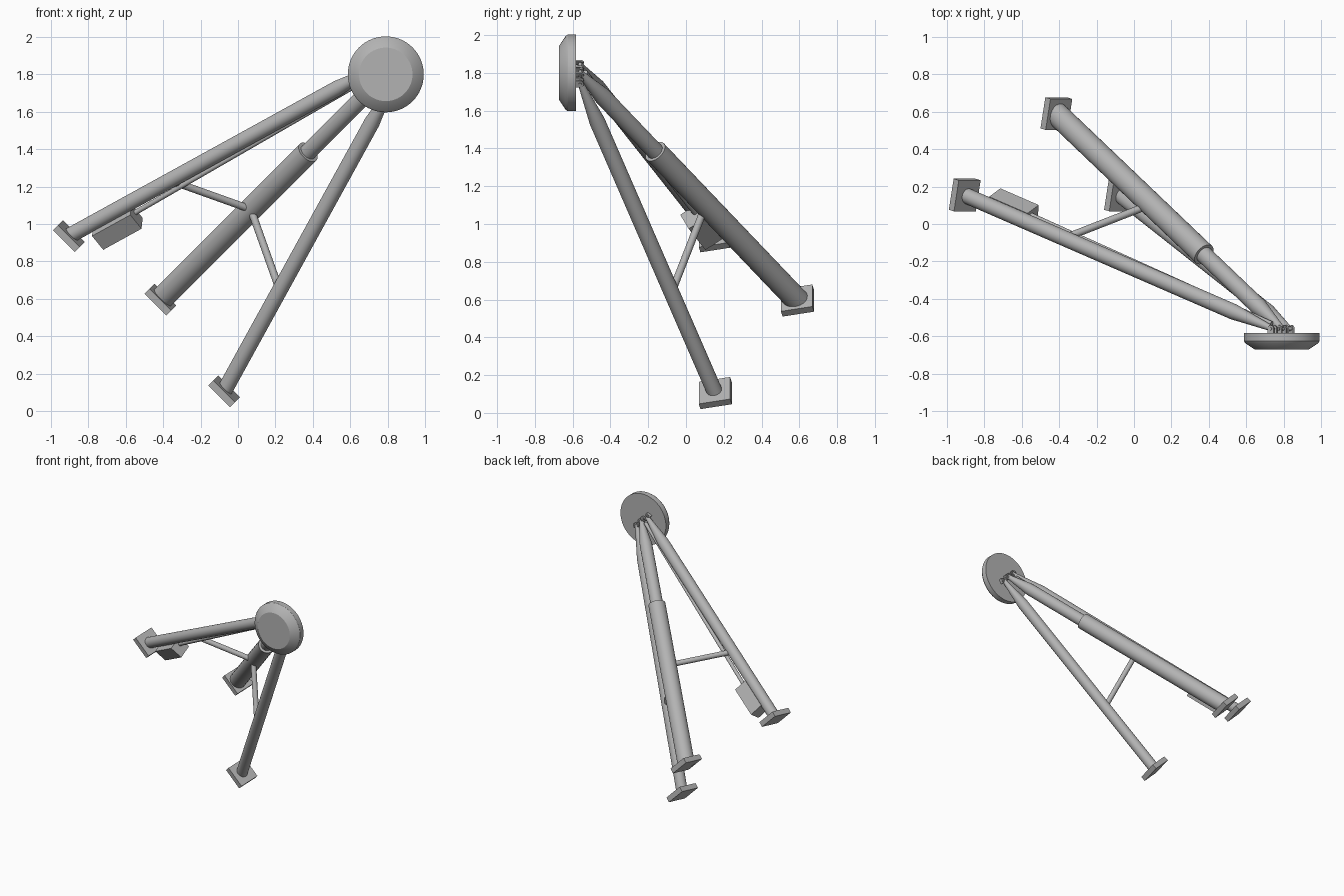
import bpy, bmesh, math
from mathutils import Vector, Matrix

cube = bpy.data.objects.get("Cube")
if cube:
    bpy.data.objects.remove(cube, do_unlink=True)

grey = bpy.data.materials.new("metal grey")
grey.use_nodes = True
color = (0.45, 0.45, 0.45, 1)
grey.diffuse_color = color
grey.node_tree.nodes["Principled BSDF"].inputs["Base Color"].default_value = color


def finish(bm, name, matrix, smooth=True):
    bmesh.ops.recalc_face_normals(bm, faces=bm.faces)
    mesh = bpy.data.meshes.new(name)
    bm.to_mesh(mesh)
    bm.free()
    mesh.materials.append(grey)
    ob = bpy.data.objects.new(name, mesh)
    bpy.context.collection.objects.link(ob)
    ob.matrix_world = matrix
    if smooth:
        bpy.ops.object.select_all(action='DESELECT')
        ob.select_set(True)
        bpy.context.view_layer.objects.active = ob
        bpy.ops.object.shade_smooth_by_angle(angle=math.radians(30))
    return ob


def lathe(name, start, end, profile, sides=32):
    """Solid of revolution from start towards end; profile is (radius, distance)."""
    axis = end - start
    bm = bmesh.new()
    rings = []
    for r, d in profile:
        rings.append([bm.verts.new((r * math.cos(k * math.tau / sides),
                                    r * math.sin(k * math.tau / sides), d))
                      for k in range(sides)])
    for low, high in zip(rings, rings[1:]):
        for k in range(sides):
            n = (k + 1) % sides
            bm.faces.new((low[k], low[n], high[n], high[k]))
    bm.faces.new(rings[0])
    bm.faces.new(rings[-1])
    turn = axis.to_track_quat('Z', 'Y').to_matrix().to_4x4()
    return finish(bm, name, Matrix.Translation(start) @ turn)


def box(name, centre, axes, size):
    bm = bmesh.new()
    bmesh.ops.create_cube(bm, size=1)
    bmesh.ops.scale(bm, vec=size, verts=bm.verts)
    turn = Matrix(axes).transposed().to_4x4()
    return finish(bm, name, Matrix.Translation(centre) @ turn, smooth=False)


def mirror(p):
    """Reflect across the diagonal plane through the main strut."""
    return Vector((p.z - 1.01, p.y, p.x + 1.01))


# Key points
upper_root, upper_tip = Vector((-0.905, 0.155, 0.935)), Vector((0.74, -0.56, 1.84))
main_root, main_tip = Vector((-0.415, 0.59, 0.595)), Vector((0.79, -0.56, 1.80))

# Round foot pad
lathe("foot_pad", Vector((0.79, -0.582, 1.8)), Vector((0.79, -1, 1.8)),
      [(0.203, 0), (0.203, 0.043), (0.195, 0.055), (0.143, 0.09)], 64)

# Mounting plate axes
side = Vector((1, 0, -1)).normalized()
diagonal = Vector((1, 0, 1)).normalized()
along = (diagonal * 0.22 + Vector((0, 1, 0))).normalized()
plate_axes = (side, along, side.cross(along))


def strut_end(name, tip, direction):
    """Clevis: two lugs on the pad with a cross pin."""
    across = direction.cross(Vector((0, 1, 0))).normalized()
    for k in (-1, 1):
        c = tip + across * 0.017 * k
        lathe(name + "_lug", c - across * 0.005, c + across * 0.005,
              [(0.019, 0), (0.019, 0.010)], 16)
        box(name + "_lug_base", c + Vector((0, -0.014, 0)),
            (across, Vector((0, 1, 0)), across.cross(Vector((0, 1, 0)))),
            (0.010, 0.028, 0.038))
    lathe(name + "_pin", tip - across * 0.028, tip + across * 0.028,
          [(0.009, 0), (0.009, 0.056)], 16)


# Side struts, tapered towards the pad, with plates and braces
brace_root, brace_end = Vector((-0.37, -0.075, 1.235)), Vector((0.048, 0.088, 1.086))
for name, flip in (("upper", lambda p: p), ("lower", mirror)):
    root, tip = flip(upper_root), flip(upper_tip)
    length = (tip - root).length
    lathe(name + "_strut", root, tip,
          [(0.042, 0), (0.042, length * 0.875), (0.015, length)])
    box(name + "_mounting_plate", root, plate_axes, (0.165, 0.17, 0.04))
    strut_end(name + "_clevis", tip, (tip - root).normalized())
    a, b = flip(brace_root), flip(brace_end)
    span = (b - a).length
    lathe(name + "_brace", a, b,
          [(0.02, 0), (0.02, span - 0.008), (0.013, span)], 24)

# Telescopic main strut
length = (main_tip - main_root).length
lathe("main_outer_tube", main_root, main_tip, [(0.063, 0), (0.063, length * 0.655)])
lathe("main_inner_tube", main_root, main_tip,
      [(0.046, length * 0.6), (0.046, length * 0.9), (0.016, length)])
box("main_mounting_plate", main_root, plate_axes, (0.165, 0.17, 0.04))
strut_end("main_clevis", main_tip, (main_tip - main_root).normalized())

# Actuator box and thin rod under the upper strut
run = (upper_tip - upper_root).normalized()
out = Vector((0.57, 0.42, -0.70))
out = (out - run * out.dot(run)).normalized()
box("actuator_box", Vector((-0.645, 0.08, 0.984)),
    (run, out, run.cross(out)), (0.25, 0.105, 0.105))
rod_start = upper_root + run * 0.3 + out * 0.07
rod_end = upper_tip - run * 0.03 + out * 0.035
lathe("actuator_rod", rod_start, rod_end,
      [(0.014, 0), (0.014, (rod_end - rod_start).length)], 16)
